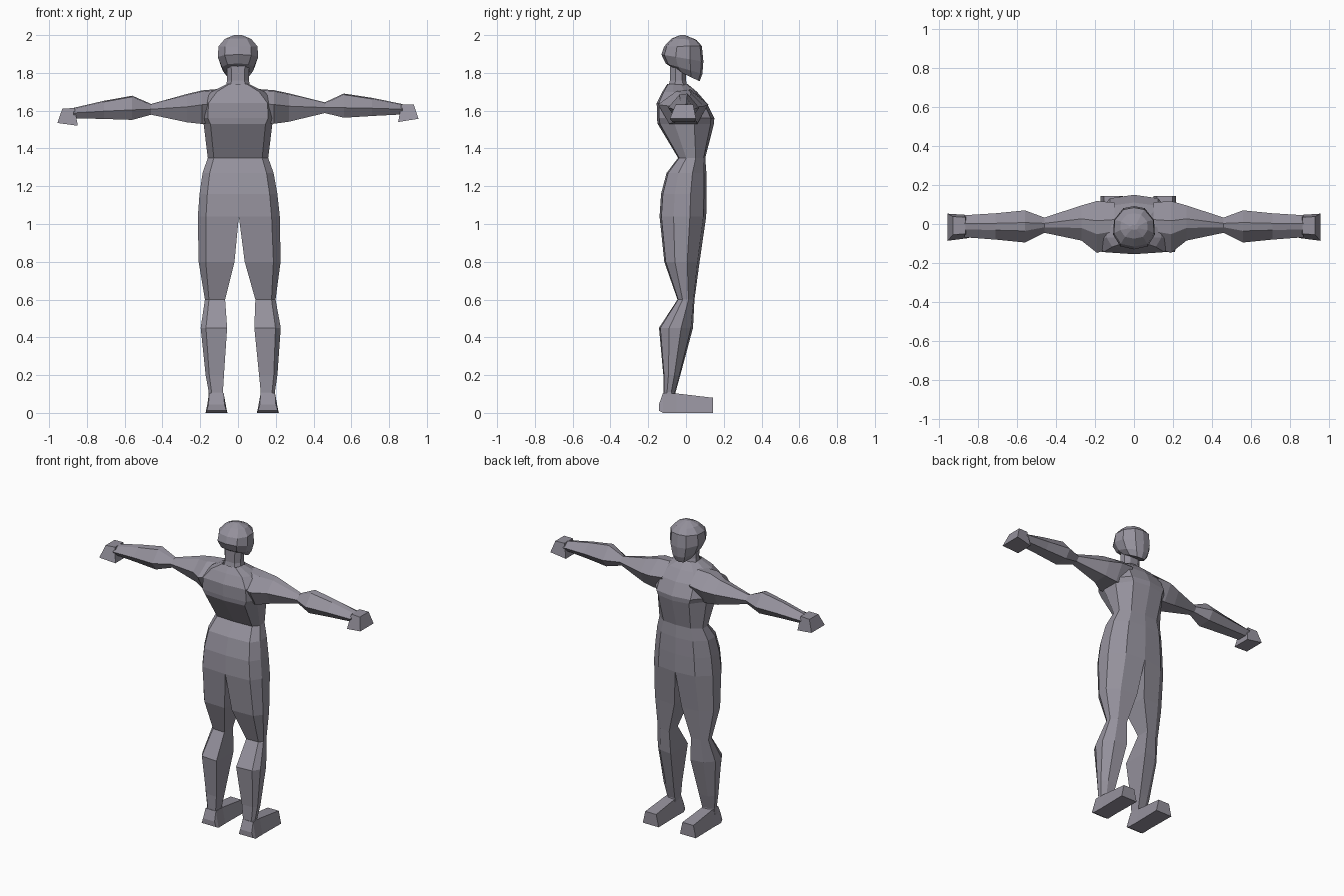
import bpy
import bmesh

skin = bpy.data.materials.new("dusty grey")
skin.diffuse_color = (0.30, 0.285, 0.335, 1)


def loft(bm, rings, cap_start=False, cap_end=False):
    """Skin a list of rings that share a point count."""
    rows = [[bm.verts.new(p) for p in ring] for ring in rings]
    n = len(rows[0])
    for a, b in zip(rows, rows[1:]):
        for i in range(n):
            j = (i + 1) % n
            bm.faces.new((a[i], a[j], b[j], b[i]))
    if cap_start:
        bm.faces.new(rows[0][::-1])
    if cap_end:
        bm.faces.new(rows[-1])


def finish(name, bm):
    bmesh.ops.remove_doubles(bm, verts=bm.verts, dist=0.0005)
    bmesh.ops.recalc_face_normals(bm, faces=bm.faces)
    mesh = bpy.data.meshes.new(name)
    bm.to_mesh(mesh)
    bm.free()
    mesh.materials.append(skin)
    obj = bpy.data.objects.new(name, mesh)
    bpy.context.collection.objects.link(obj)
    return obj


def stance(z):
    """Slight sideways lean of the lower body."""
    return 0.022 * max(0.0, 1 - z / 1.3)


# Torso and legs: half sections (z, inner x, outer x, back y, front y)
half_body = [
    (0.06, 0.095, 0.180, -0.125, -0.050),
    (0.11, 0.100, 0.175, -0.120, -0.055),
    (0.20, 0.093, 0.190, -0.120, -0.030),
    (0.45, 0.072, 0.212, -0.143, 0.037),
    (0.60, 0.080, 0.187, -0.045, 0.045),
    (0.80, 0.027, 0.217, -0.115, 0.072),
    (1.04, 0.000, 0.217, -0.140, 0.107),
    (1.16, 0.000, 0.206, -0.132, 0.109),
    (1.27, 0.000, 0.188, -0.103, 0.108),
    (1.35, 0.000, 0.160, -0.042, 0.102),
    (1.53, 0.000, 0.182, -0.150, 0.148),
    (1.56, 0.000, 0.200, -0.154, 0.150),
    (1.64, 0.000, 0.195, -0.155, 0.110),
    (1.70, 0.000, 0.140, -0.125, 0.058),
    (1.74, 0.000, 0.060, -0.100, 0.010),
]
bm = bmesh.new()
for side in (1, -1):
    rings = []
    for z, xi, xo, yb, yf in half_body:
        w, d = xo - xi, yf - yb
        section = [(xi, yb), (xo - 0.2 * w, yb + 0.04 * d), (xo, yb + 0.30 * d),
                   (xo - 0.01 * w, yb + 0.65 * d), (xo - 0.38 * w, yf - 0.06 * d),
                   (xi, yf)]
        rings.append([(side * x + stance(z), y, z) for x, y in section])
    loft(bm, rings)
# Drop the inner walls where both halves meet
walls = [f for f in bm.faces
         if all(abs(v.co.x - stance(v.co.z)) < 0.001 for v in f.verts)]
bmesh.ops.delete(bm, geom=walls, context='FACES')
finish("torso_and_legs", bm)

# Feet: sections along y (y, sole z, top z, sole half width, top half width)
foot_rows = [
    (-0.143, 0.010, 0.045, 0.052, 0.042),
    (-0.122, 0.008, 0.105, 0.057, 0.038),
    (-0.050, 0.008, 0.103, 0.055, 0.036),
    (0.143, 0.006, 0.080, 0.058, 0.040),
]
for side, label in ((1, "right"), (-1, "left")):
    bm = bmesh.new()
    cx = side * 0.136 + 0.022
    loft(bm, [[(cx - a, y, z0), (cx + a, y, z0), (cx + b, y, z1), (cx - b, y, z1)]
              for y, z0, z1, a, b in foot_rows], True, True)
    # Level the sole on the ground
    for v in bm.verts:
        if v.co.z < 0.02:
            v.co.z = 0.0 if v.co.y > -0.14 else 0.012
    finish("foot_" + label, bm)

# Arms: sections along x (x, top z, mid z, bottom z, back y, front y)
arm_rows = [
    (0.10, 1.715, 1.640, 1.540, -0.120, 0.110),
    (0.19, 1.708, 1.632, 1.530, -0.148, 0.118),
    (0.27, 1.690, 1.622, 1.540, -0.085, 0.095),
    (0.46, 1.640, 1.612, 1.583, -0.045, 0.033),
    (0.56, 1.685, 1.610, 1.557, -0.095, 0.070),
    (0.71, 1.660, 1.605, 1.564, -0.080, 0.055),
    (0.87, 1.625, 1.598, 1.570, -0.068, 0.045),
]
for side, label in ((1, "right"), (-1, "left")):
    def place(x, y, z):
        return (side * x, y, z + side * 0.014 * max(0.0, x - 0.15))

    bm = bmesh.new()
    rings = []
    for x, zt, zm, zb, yb, yf in arm_rows:
        w = yf - yb
        section = [(yb + 0.62 * w, zt), (yf, zm), (yf - 0.22 * w, zb),
                   (yb + 0.22 * w, zb), (yb, zm), (yb + 0.36 * w, zt - 0.006)]
        rings.append([place(x, y, z) for y, z in section])
    loft(bm, rings, cap_end=True)
    finish("arm_" + label, bm)

    # Hand: a drooping wedge, wider along its lower edge
    bm = bmesh.new()
    wedge = [(0.865, 1.624, -0.050, 0.035, 0.848, 1.530, -0.072, 0.046),
             (0.930, 1.622, -0.055, 0.038, 0.956, 1.546, -0.086, 0.053)]
    loft(bm, [[place(xt, a, zt), place(xt, b, zt), place(xb, d, zb), place(xb, c, zb)]
              for xt, zt, a, b, xb, zb, c, d in wedge], True, True)
    finish("hand_" + label, bm)

# Neck
bm = bmesh.new()
neck_rows = [(1.70, 0.068, -0.100, 0.012), (1.76, 0.058, -0.085, 0.000),
             (1.84, 0.060, -0.085, 0.000)]
loft(bm, [[(-0.6 * w, yb, z), (0.6 * w, yb, z), (w, yb + 0.03, z), (w, yf - 0.02, z),
           (0.5 * w, yf, z), (-0.5 * w, yf, z), (-w, yf - 0.02, z), (-w, yb + 0.03, z)]
          for z, w, yb, yf in neck_rows])
finish("neck", bm)

# Head: tilted sections (back z, front z, half width, back y, front y)
head_rows = [
    (1.825, 1.755, 0.058, -0.070, 0.072),
    (1.850, 1.795, 0.085, -0.108, 0.087),
    (1.897, 1.860, 0.107, -0.130, 0.092),
    (1.940, 1.942, 0.103, -0.116, 0.084),
    (1.982, 1.975, 0.070, -0.075, 0.055),
    (2.000, 2.000, 0.020, -0.030, -0.005),
]
bm = bmesh.new()
rings = []
for zb, zf, w, yb, yf in head_rows:
    d = yf - yb
    outline = [(0, 0), (0.66, 0.07), (1, 0.34), (0.96, 0.68), (0.52, 0.95), (0, 1),
               (-0.52, 0.95), (-0.96, 0.68), (-1, 0.34), (-0.66, 0.07)]
    rings.append([(u * w, yb + t * d, zb + t * (zf - zb)) for u, t in outline])
loft(bm, rings, True, True)
finish("head", bm)
